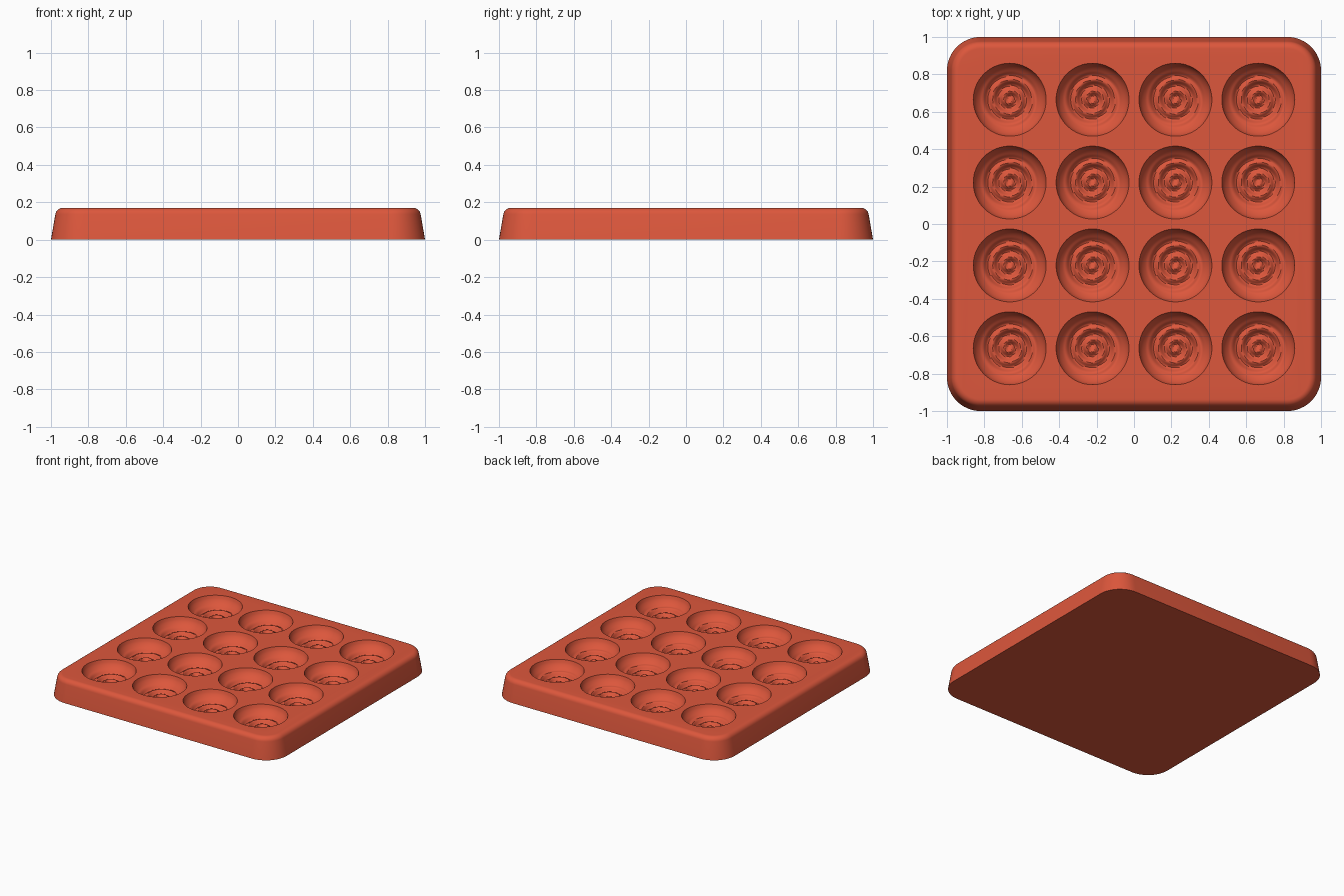
import bpy, bmesh, math

cube = bpy.data.objects.get("Cube")
if cube:
    bpy.data.objects.remove(cube, do_unlink=True)

HEIGHT = 0.17
PITCH = 0.443      # spacing of the moulds
RADIUS = 0.195     # mould opening
DEPTH = 0.095      # mould depth

terracotta = bpy.data.materials.new("terracotta red")
terracotta.use_nodes = True
color = (0.72, 0.095, 0.045, 1)
terracotta.diffuse_color = color
terracotta.node_tree.nodes["Principled BSDF"].inputs["Base Color"].default_value = color


def make_object(name, bm):
    bmesh.ops.recalc_face_normals(bm, faces=bm.faces)
    mesh = bpy.data.meshes.new(name)
    bm.to_mesh(mesh)
    bm.free()
    mesh.materials.append(terracotta)
    obj = bpy.data.objects.new(name, mesh)
    bpy.context.collection.objects.link(obj)
    return obj


def bridge(bm, low, high):
    n = len(low)
    for i in range(n):
        j = (i + 1) % n
        bm.faces.new((low[i], low[j], high[j], high[i]))


def rounded_square(bm, half, corner, z, steps=12):
    ring = []
    for k in range(4):
        a0 = k * math.pi / 2
        sx = 1 if k in (0, 3) else -1
        sy = 1 if k < 2 else -1
        for s in range(steps + 1):
            a = a0 + s / steps * math.pi / 2
            ring.append(bm.verts.new((sx * (half - corner) + corner * math.cos(a),
                                      sy * (half - corner) + corner * math.sin(a), z)))
    return ring


# Tray body: tapered sides with a rounded upper edge
bm = bmesh.new()
sections = [(1.0, 0.0)]
fillet = 0.04
for s in range(9):
    a = math.radians(10 + 80 * s / 8)
    sections.append((0.937 + fillet * math.cos(a), HEIGHT - fillet + fillet * math.sin(a)))
rings = [rounded_square(bm, h, 0.18 - (1 - h), z) for h, z in sections]
for low, high in zip(rings, rings[1:]):
    bridge(bm, low, high)
bm.faces.new(rings[0])
bm.faces.new(rings[-1])
tray = make_object("tray", bm)


# Mould floor: round bowl with a raised spiral that fades towards the wall
def bowl_height(r, angle):
    t = r / RADIUS
    bowl = -DEPTH * (1 - t ** 3) ** 0.65
    fade = min(1, r / 0.025) * max(0, min(1, (0.155 - r) / 0.035))
    swirl = 0.011 * math.cos(angle + math.tau * r / 0.06)
    return HEIGHT + bowl + swirl * fade


def add_bowl(bm, cx, cy, segments=64, loops=30):
    def ring(r, lift=None):
        verts = []
        for i in range(segments):
            a = math.tau * i / segments
            z = bowl_height(r, a) if lift is None else lift
            verts.append(bm.verts.new((cx + r * math.cos(a), cy + r * math.sin(a), z)))
        return verts

    lid = ring(RADIUS, HEIGHT + 0.05)
    bm.faces.new(lid)
    previous = lid
    for k in range(loops, 0, -1):
        current = ring(RADIUS * k / loops)
        bridge(bm, previous, current)
        previous = current
    center = bm.verts.new((cx, cy, bowl_height(0, 0)))
    for i in range(segments):
        bm.faces.new((previous[i], previous[(i + 1) % segments], center))


bm = bmesh.new()
for row in range(4):
    for column in range(4):
        add_bowl(bm, (column - 1.5) * PITCH, (row - 1.5) * PITCH)
cutter = make_object("mould_cutter", bm)
cutter.hide_render = True

# Press the moulds into the tray
cut = tray.modifiers.new("moulds", "BOOLEAN")
cut.operation = "DIFFERENCE"
cut.solver = "EXACT"
cut.object = cutter
bpy.ops.object.select_all(action="DESELECT")
tray.select_set(True)
bpy.context.view_layer.objects.active = tray
bpy.ops.object.modifier_apply(modifier=cut.name)
bpy.data.objects.remove(cutter, do_unlink=True)
bpy.ops.object.shade_smooth_by_angle(angle=math.radians(35))
